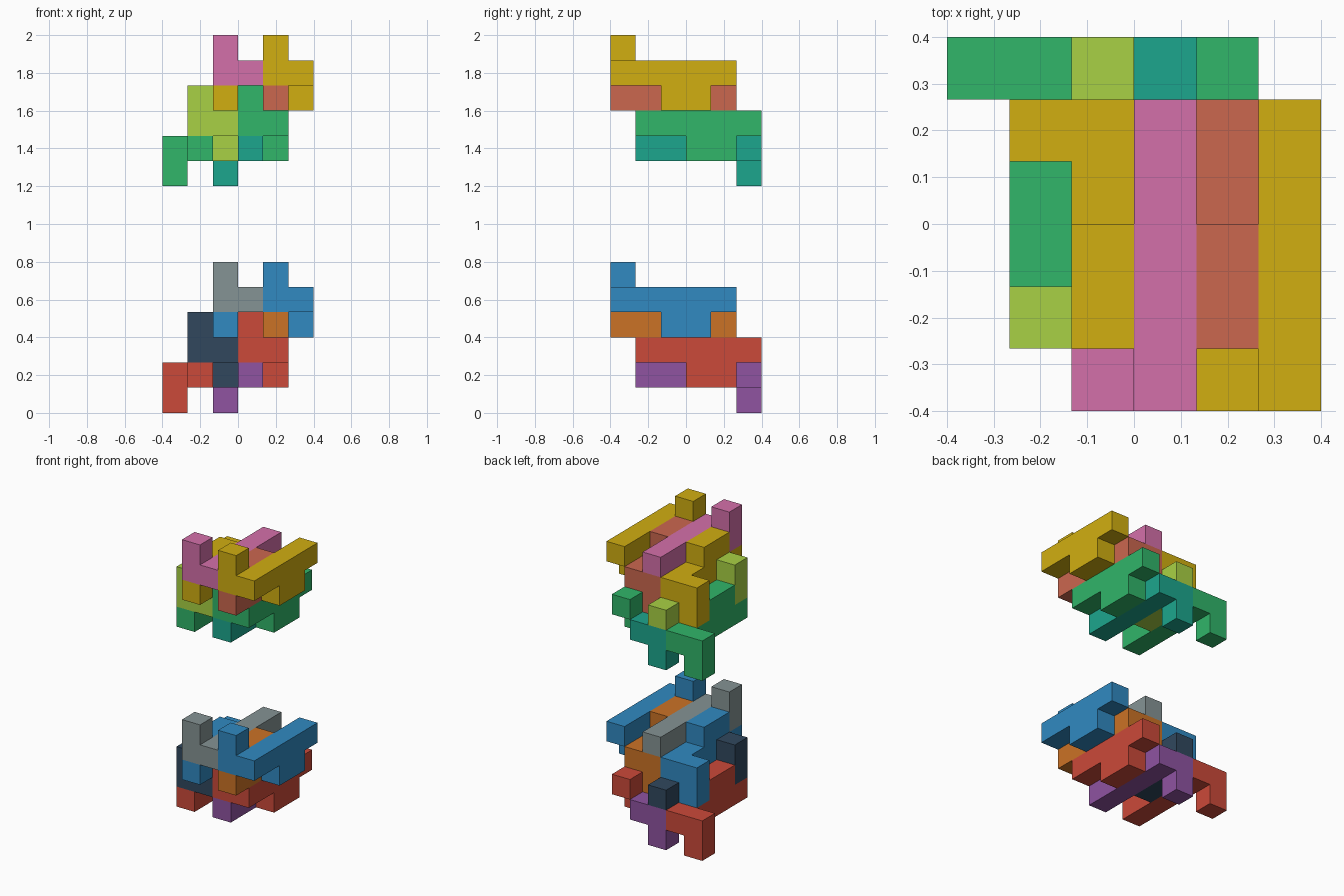
import bpy, bmesh
from math import radians
from mathutils import Vector

if "Cube" in bpy.data.objects:
    bpy.data.objects.remove(bpy.data.objects["Cube"])

U = 2 / 15          # size of one grid cell

# Piece shape in cells: two-cell hook, five-cell rod, two-cell tab
HOOK_FRONT = [(0, 0, 0), (0, 0, 1)] + [(1, y, 0) for y in range(5)] + [(1, 2, -1), (1, 3, -1)]
# Same piece turned half a turn about the x axis
HOOK_BACK = [(x, 4 - y, -z) for x, y, z in HOOK_FRONT]

DIRECTIONS = [Vector(d) for d in
              ((1, 0, 0), (-1, 0, 0), (0, 1, 0), (0, -1, 0), (0, 0, 1), (0, 0, -1))]


def material(name, rgb):
    m = bpy.data.materials.new(name)
    m.diffuse_color = (*[(c / 255) ** 2.2 for c in rgb], 1)
    m.use_nodes = True
    m.node_tree.nodes["Principled BSDF"].inputs["Base Color"].default_value = m.diffuse_color
    return m


def make_piece(name, cells, offset, lift, mat):
    """Fuse unit cells into one closed solid with flat faces."""
    filled = set(cells)
    bm = bmesh.new()
    for cell in cells:
        centre = Vector(cell) + Vector((0.5, 0.5, 0.5))
        for n in DIRECTIONS:
            if tuple(int(a + b) for a, b in zip(cell, n)) in filled:
                continue
            u = Vector((n.y, n.z, n.x))
            v = n.cross(u)
            quad = [centre + (n + u * a + v * b) / 2
                    for a, b in ((-1, -1), (1, -1), (1, 1), (-1, 1))]
            bm.faces.new([bm.verts.new(p) for p in quad])
    bmesh.ops.remove_doubles(bm, verts=bm.verts[:], dist=0.001)
    bmesh.ops.dissolve_limit(bm, angle_limit=radians(1), verts=bm.verts[:], edges=bm.edges[:])
    bmesh.ops.recalc_face_normals(bm, faces=bm.faces[:])
    # Grid cells to model units, centred on x and y
    shift = Vector(offset) + Vector((-3, -3, lift))
    for vert in bm.verts:
        vert.co = (vert.co + shift) * U
    mesh = bpy.data.meshes.new(name)
    bm.to_mesh(mesh)
    bm.free()
    mesh.materials.append(mat)
    bpy.context.collection.objects.link(bpy.data.objects.new(name, mesh))


# Piece placement in the six-cell cube: name, shape, offset, colour index
PIECES = [
    ("top_right_piece", HOOK_FRONT, (4, 0, 4), 0),
    ("top_middle_piece", HOOK_FRONT, (2, 0, 4), 1),
    ("upper_right_piece", HOOK_BACK, (3, 0, 3), 2),
    ("upper_left_piece", HOOK_BACK, (1, 0, 3), 0),
    ("lower_right_piece", HOOK_FRONT, (3, 1, 2), 3),
    ("lower_left_piece", HOOK_FRONT, (1, 1, 2), 4),
    ("bottom_left_piece", HOOK_BACK, (0, 1, 1), 3),
    ("bottom_middle_piece", HOOK_BACK, (2, 1, 1), 5),
]

# Two identical puzzles in different colours, nine cells apart
PUZZLES = [
    ("lower_puzzle", 0, [("blue", (52, 136, 192)), ("grey", (132, 146, 147)),
                         ("orange", (202, 114, 42)), ("red", (202, 75, 60)),
                         ("dark_blue", (52, 73, 94)), ("purple", (142, 84, 160))]),
    ("upper_puzzle", 9, [("yellow", (208, 173, 24)), ("pink", (211, 111, 168)),
                         ("coral", (202, 103, 80)), ("green", (52, 180, 105)),
                         ("lime", (167, 208, 70)), ("teal", (34, 165, 140))]),
]

for puzzle, lift, palette in PUZZLES:
    mats = [material(n, rgb) for n, rgb in palette]
    for name, cells, offset, colour in PIECES:
        make_piece(f"{puzzle}_{name}", cells, offset, lift, mats[colour])
